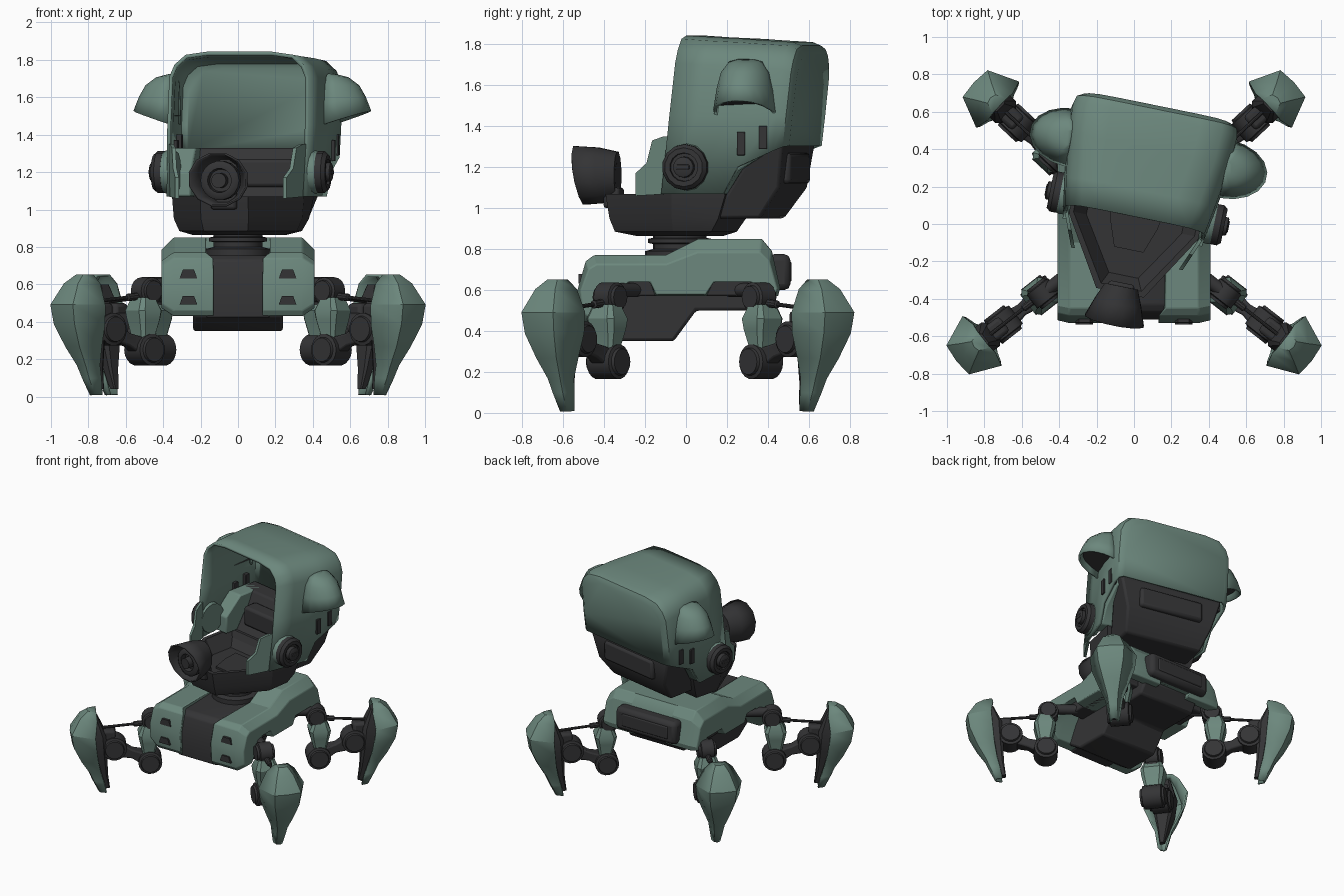
import bpy, bmesh, math
from mathutils import Matrix, Vector

if "Cube" in bpy.data.objects:
    bpy.data.objects.remove(bpy.data.objects["Cube"])

def material(name, c):
    m = bpy.data.materials.new(name)
    m.diffuse_color = (*c, 1)
    m.use_nodes = True
    m.node_tree.nodes["Principled BSDF"].inputs["Base Color"].default_value = m.diffuse_color
    return m
GREEN = material("green_paint", (0.15, 0.245, 0.205))
DARK = material("dark_metal", (0.034, 0.034, 0.036))
I = Matrix.Identity(4)

def build(name, verts, faces, mat, M=I, solid=0, bevel=0, angle=35):
    me = bpy.data.meshes.new(name)
    me.from_pydata([M @ Vector(v) for v in verts], [], faces)
    bm = bmesh.new()
    bm.from_mesh(me)
    bmesh.ops.remove_doubles(bm, verts=bm.verts, dist=1e-5)
    bmesh.ops.recalc_face_normals(bm, faces=bm.faces)
    bm.to_mesh(me)
    bm.free()
    o = bpy.data.objects.new(name, me)
    bpy.context.collection.objects.link(o)
    me.materials.append(mat)
    for other in bpy.context.selected_objects:
        other.select_set(False)
    bpy.context.view_layer.objects.active = o
    o.select_set(True)
    bpy.ops.object.shade_smooth_by_angle(angle=math.radians(angle))
    if solid:
        s = o.modifiers.new("thickness", 'SOLIDIFY')
        s.thickness, s.offset = solid, 0
    if bevel:
        b = o.modifiers.new("bevel", 'BEVEL')
        b.width, b.segments, b.limit_method = bevel, 2, 'ANGLE'
    return o

def loft(name, rings, mat, M=I, closed=True, caps=(True, True), **kw):
    n = len(rings[0])
    verts = [p for r in rings for p in r]
    faces = [(i*n+j, i*n+(j+1) % n, (i+1)*n+(j+1) % n, (i+1)*n+j)
             for i in range(len(rings)-1) for j in range(n if closed else n-1)]
    if caps[0]:
        faces.append(tuple(range(n)))
    if caps[1]:
        faces.append(tuple(range(len(verts)-n, len(verts))))
    return build(name, verts, faces, mat, M, **kw)

def prism(name, prof, x0, x1, mat, M=I, **kw):
    return loft(name, [[(x, y, z) for y, z in prof] for x in (x0, x1)], mat, M, **kw)

def box(name, lo, hi, mat, M=I, bevel=0.01):
    return prism(name, [(lo[1], lo[2]), (hi[1], lo[2]), (hi[1], hi[2]), (lo[1], hi[2])],
                 lo[0], hi[0], mat, M, bevel=bevel)

def lathe(name, p, axis, prof, mat, M=I, n=16):
    q = Vector((0, 0, 1)).rotation_difference(Vector(axis))
    rings = [[Vector(p) + q @ Vector((r*math.cos(2*math.pi*k/n), r*math.sin(2*math.pi*k/n), t))
              for k in range(n)] for t, r in prof]
    return loft(name, rings, mat, M)

def drum(name, c, axis, r, h, mat, M=I, n=16):
    return lathe(name, c, axis, [(-h, r*.75), (-h+.015, r*.8), (-h+.02, r), (h-.02, r),
                                 (h-.015, r*.8), (h, r*.75)], mat, M, n)

SIDES = (("right", Matrix.Diagonal((1, 1, 1, 1))), ("left", Matrix.Diagonal((-1, 1, 1, 1))))

# ---- chassis: armoured side blocks, dark spine and belly
side = [(-.52, .46), (-.53, .6), (-.49, .74), (-.45, .77), (-.1, .77), (.06, .85), (.37, .85),
        (.42, .79), (.46, .61), (.45, .57), (.38, .57), (.33, .65), (.14, .65), (.1, .57),
        (-.15, .57), (-.18, .65), (-.29, .65), (-.36, .55), (-.42, .43), (-.5, .43)]
for s, S in SIDES:
    rings = [[(.17 if z > .75 else .13, y, z) for y, z in side], [(.345, y, z) for y, z in side],
             [(.41, y*.97, .6+(z-.6)*.74) for y, z in side]]
    loft(s+"_chassis_armour", rings, GREEN, S, angle=25, bevel=.006)
    for z in (.655, .515):
        y = -.525 if z < .6 else -.513
        loft(s+"_front_vent", [[(.265+a*w, yy, z+b) for a, w, b in
             ((-1, .047, -.023), (1, .047, -.023), (1, .03, .023), (-1, .03, .023))]
             for yy in (y-.013, y+.02)], DARK, S)
prism("rear_deck", [(.06, .6), (.06, .849), (.37, .849), (.42, .789), (.45, .6)], -.19, .19, GREEN)
prism("centre_spine", [(-.5, .42), (-.51, .6), (-.47, .73), (-.43, .755), (.1, .755), (.1, .6), (-.1, .42)],
      -.17, .17, DARK, bevel=.01)
prism("belly", [(-.44, .43), (-.32, .35), (-.06, .35), (.05, .5), (.36, .5), (.42, .6), (.38, .7),
                (-.4, .7)], -.24, .24, DARK, bevel=.015)
box("wheel_well_liner", (-.35, -.29, .57), (.35, .33, .7), DARK)
box("rear_pack", (-.26, .4, .6), (.26, .51, .775), DARK, bevel=.03)
box("rear_pack_panel", (-.2, .48, .64), (.2, .516, .74), DARK)

# ---- turntable neck
lathe("neck", (0, -.03, .74), (0, 0, 1), [(0, .17), (.05, .17), (.06, .13), (.085, .13), (.09, .155),
      (.11, .155), (.115, .13), (.15, .13)], DARK, n=24)

# ---- head, turned slightly to one side
H = Matrix.Rotation(math.radians(-11.5), 4, 'Z')
rings = []
for y, w, zb, zt in ((-.045, .375, 1.07, 1.838), (.1, .4, 1.07, 1.828), (.27, .425, 1.07, 1.82),
                     (.33, .435, 1.2, 1.815), (.5, .443, 1.28, 1.805), (.54, .433, 1.3, 1.79),
                     (.56, .4, 1.305, 1.76)):
    half = [(w-.005, zb), (w, 1.45), (w-.005, zt-.13), (w-.03, zt-.07), (w-.085, zt-.02), (w-.2, zt-.004)]
    pts = half + [(-x, z) for x, z in reversed(half)]
    rings.append([(x, y+.11*(z-1.07), z) for x, z in pts])
loft("cab_shell", rings, GREEN, H, closed=False, caps=(False, True), solid=.02)

# dark rear tank and its panel
tank = [(.16, .95), (.27, 1.07), (.36, 1.2), (.42, 1.33), (.55, 1.33), (.56, 1.3), (.535, 1.1), (.43, .95)]
loft("rear_tank", [[(k*(.3+.28*(z-.95)), y, z) for y, z in tank] for k in (-1, 1)], DARK, H, bevel=.015)
box("rear_tank_panel", (-.25, .48, 1.12), (.25, .572, 1.27), DARK, H, .02)
box("seat_back_panel", (-.24, .28, 1.12), (.24, .4, 1.27), DARK, H, .02)

# open tub with a tapered front
def tub_ring(z, back, wb, wm, front, wf):
    half = [(wb, back), (wm, 0), (wf, front)]
    return [(x, y, z) for x, y in half + [(-x, y) for x, y in reversed(half)]]
loft("cockpit_tub", [tub_ring(.865, .14, .24, .25, -.23, .1), tub_ring(.885, .19, .31, .32, -.33, .12),
     tub_ring(.95, .23, .34, .35, -.355, .13), tub_ring(1.07, .27, .36, .36, -.375, .13),
     tub_ring(1.07, .25, .33, .33, -.345, .11), tub_ring(.97, .2, .26, .26, -.28, .08)], DARK, H, angle=20)
loft("floor_plate", [tub_ring(z, .12, .15, .13, -.14, .08) for z in (.965, .985)], DARK, H)

for s, S in SIDES:
    HS = H @ S
    # cheek guard beside the opening
    cheek = [(.0, 1.07), (-.19, 1.06), (-.19, 1.17), (-.13, 1.22), (-.1, 1.33), (-.04, 1.35), (.0, 1.35)]
    loft(s+"_cheek_guard", [[(.37+.4*y+d, y, z) for y, z in cheek] for d in (-.01, .01)], GREEN, HS)
    # interior ledge
    prism(s+"_inner_ledge", [(.16, 1.07), (.16, 1.2), (.3, 1.33), (.5, 1.33), (.5, 1.28), (.34, 1.18),
          (.27, 1.07)], .29, .41, GREEN, HS, bevel=.01)
    # side pivot hub
    lathe(s+"_hub_base", (.35, .085, 1.2), (1, 0, 0), [(0, .11), (.06, .115), (.08, .105)], GREEN, HS, 14)
    lathe(s+"_hub_cap", (.42, .085, 1.2), (1, 0, 0), [(0, .112), (.035, .112), (.055, .095), (.055, .07),
          (.04, .068), (.04, .052), (.07, .05), (.075, .042)], DARK, HS, 14)
    box(s+"_hub_slot", (.48, .053, 1.188), (.5, .117, 1.212), DARK, HS, .004)
    # side vents
    for y, z in ((.365, 1.315), (.475, 1.345)):
        box(s+"_side_vent", (.4, y-.02, z-.057), (.455, y+.02, z+.057), DARK, HS, .004)
    # side scoop, open at the bottom
    def scoop(z, xo, h, tilt):
        return [(.42+(xo-.42)*math.cos(a), .385+h*math.sin(a), z+tilt*math.cos(a))
                for a in (math.radians(d) for d in range(-90, 91, 20))]
    loft(s+"_scoop", [scoop(1.72, .46, .04, -.005), scoop(1.71, .52, .08, -.01), scoop(1.66, .575, .115, 0),
         scoop(1.57, .61, .135, .03), scoop(1.455, .64, .15, .07)], GREEN, HS, closed=False,
         caps=(True, False), solid=.015, angle=50)
    build(s+"_scoop_inside", scoop(1.5, .61, .14, .06), [tuple(range(10))], DARK, HS)

# front cannon: flared shroud around a barrel
def oval(y, rx, rz, tilt=0, n=12):
    return [(rx*math.cos(2*math.pi*(k+.5)/n), y-tilt*math.sin(2*math.pi*(k+.5)/n),
             1.16+rz*math.sin(2*math.pi*(k+.5)/n)) for k in range(n)]
loft("cannon_shroud", [oval(-.345, .09, .115), oval(-.43, .125, .135, .01),
     oval(-.53, .16, .142, .025)], DARK, H, caps=(True, False), solid=.012)
lathe("cannon_barrel", (0, -.34, 1.155), (0, -1, 0), [(0, .07), (.06, .08), (.09, .105), (.15, .105),
      (.16, .09), (.16, .065), (.12, .06), (.12, .04), (.18, .04), (.18, .02)], DARK, H, 18)
box("cannon_mount", (-.07, -.4, 1.0), (.07, -.32, 1.1), DARK, H, .015)

# ---- four legs, built along local +x and turned outwards
LATERAL = (0, 1, 0)
def rect(x0, x1, w, z, c=.3):
    mx, hx = (x0+x1)/2, (x1-x0)/2
    return [(mx+a*hx, b*w, z) for a, b in ((-1, -1+c), (-1+c, -1), (1-c, -1), (1, -1+c),
                                           (1, 1-c), (1-c, 1), (-1+c, 1), (-1, 1-c))]
def leg(name, hx, hy, deg):
    M = Matrix.Translation((hx, hy, 0)) @ Matrix.Rotation(math.radians(deg), 4, 'Z')
    drum(name+"_hip", (.01, 0, .565), LATERAL, .073, .065, DARK, M)
    lathe(name+"_hip_axle", (-.2, 0, .6), (1, 0, 0), [(0, .035), (.18, .035)], DARK, M, 12)
    box(name+"_hip_bracket", (-.03, -.04, .46), (.055, .04, .56), DARK, M)
    loft(name+"_thigh", [rect(-.01, .08, .06, .53), rect(-.045, .11, .085, .46), rect(-.035, .1, .08, .41),
         rect(-.005, .075, .055, .3), rect(-.005, .075, .055, .25)], GREEN, M, angle=30)
    drum(name+"_knee", (.025, 0, .25), LATERAL, .085, .088, DARK, M, 18)
    # shin beam from knee to ankle
    loft(name+"_shin", [[(x, a*w, z+b*h) for a, b in ((-1, -1), (1, -1), (1, 1), (-1, 1))]
         for x, z, w, h in ((.04, .255, .055, .055), (.15, .305, .035, .035), (.28, .36, .055, .06))],
         DARK, M, bevel=.01)
    drum(name+"_ankle", (.28, 0, .36), LATERAL, .088, .08, DARK, M, 18)
    box(name+"_ankle_block", (.27, -.05, .3), (.44, .05, .5), DARK, M, .02)
    # thin piston from hip to foot
    d = Vector((.42, 0, -.04))
    lathe(name+"_piston", (.03, 0, .54), d, [(0, .02), (.11, .02), (.115, .01), (.42, .01)], DARK, M, 10)
    # dark core behind the foot armour
    loft(name+"_foot_core", [rect(a, b, w, z) for z, a, b, w in ((.6, .4, .46, .04), (.46, .34, .5, .08),
         (.3, .33, .48, .065), (.15, .325, .41, .035), (.04, .31, .345, .018))], DARK, M)
    # armoured foot shell, faceted around and open on the inner side
    foot = [[(a, -w, z), (b, -.58*w, z), (b+.008, 0, z), (b, .58*w, z), (a, w, z)]
            for z, a, b, w in ((.645, .41, .465, .05), (.6, .405, .52, .1), (.49, .42, .582, .162),
                               (.39, .41, .565, .148), (.27, .395, .51, .1), (.17, .375, .45, .058),
                               (.1, .355, .42, .045), (.01, .335, .375, .028))]
    loft(name+"_foot_shell", foot, GREEN, M, closed=False, caps=(True, False), solid=.014, angle=32)

leg("front_right_leg", .48, -.365, -38)
leg("front_left_leg", -.48, -.365, 218)
leg("back_right_leg", .42, .35, 43)
leg("back_left_leg", -.42, .35, 137)
